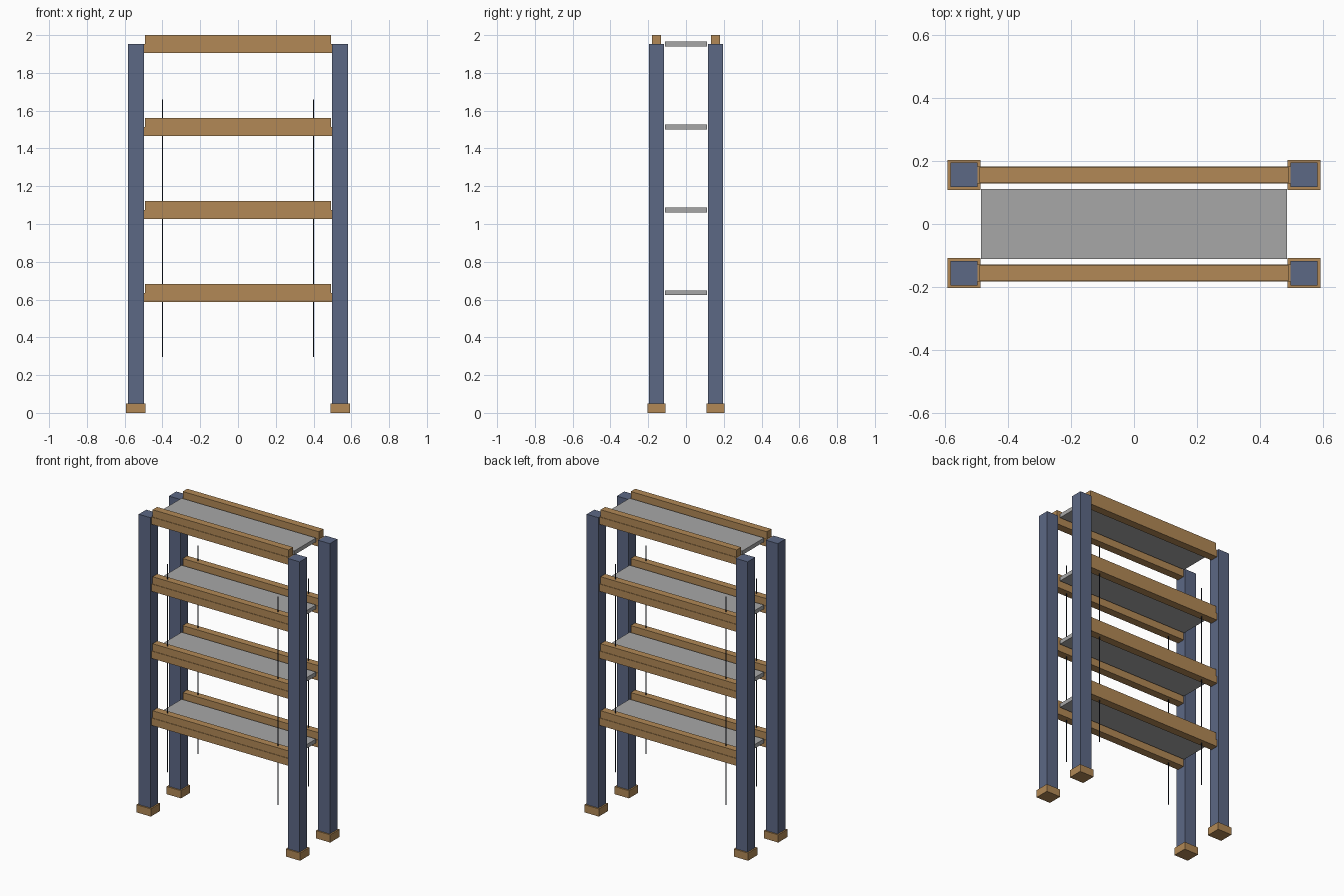
import bpy
import bmesh
from mathutils import Matrix, Vector

default = bpy.data.objects.get("Cube")
if default:
    bpy.data.objects.remove(default, do_unlink=True)


def make_material(name, rgb, roughness=0.7):
    mat = bpy.data.materials.new(name)
    mat.use_nodes = True
    color = (*rgb, 1)
    mat.diffuse_color = color
    bsdf = mat.node_tree.nodes["Principled BSDF"]
    bsdf.inputs["Base Color"].default_value = color
    bsdf.inputs["Roughness"].default_value = roughness
    return mat


wood = make_material("wood", (0.445, 0.25, 0.093))
blue = make_material("painted_blue", (0.107, 0.138, 0.235))
grey = make_material("shelf_grey", (0.39, 0.39, 0.39))
dark = make_material("dark_rod", (0.012, 0.016, 0.03))


def finish(name, bm, mat):
    mesh = bpy.data.meshes.new(name)
    bm.to_mesh(mesh)
    bm.free()
    mesh.materials.append(mat)
    obj = bpy.data.objects.new(name, mesh)
    bpy.context.collection.objects.link(obj)
    return obj


def box(name, low, high, mat):
    low, high = Vector(low), Vector(high)
    bm = bmesh.new()
    place = Matrix.Translation((low + high) / 2) @ Matrix.Diagonal((*(high - low), 1))
    bmesh.ops.create_cube(bm, size=1, matrix=place)
    return finish(name, bm, mat)


def centred_box(name, center, size, mat):
    center, half = Vector(center), Vector(size) / 2
    return box(name, center - half, center + half, mat)


def rod(name, x, y, bottom, top, radius, mat):
    bm = bmesh.new()
    bmesh.ops.create_cone(bm, cap_ends=True, segments=8, radius1=radius, radius2=radius,
                          depth=top - bottom,
                          matrix=Matrix.Translation((x, y, (bottom + top) / 2)))
    return finish(name, bm, mat)


POST_X, POST_Y, RAIL_Y = 0.541, 0.156, 0.156
FOOT_H, POST_TOP = 0.05, 1.952
LEVELS = 4
SPACING = 0.439

for depth, sy in (("front", -1), ("back", 1)):
    for side, sx in (("right", -1), ("left", 1)):
        tag = f"{depth}_{side}"
        # Corner post on its wooden foot
        centred_box(f"foot_{tag}", (sx * POST_X, sy * POST_Y, FOOT_H / 2),
                    (0.104, 0.096, FOOT_H), wood)
        centred_box(f"post_{tag}", (sx * POST_X, sy * POST_Y, (FOOT_H + POST_TOP) / 2),
                    (0.085, 0.078, POST_TOP - FOOT_H), blue)
        # Thin tie rod running through the rails
        rod(f"rod_{tag}", sx * 0.4, sy * RAIL_Y, 0.297, 1.66, 0.003, dark)

for level in range(LEVELS):
    top = 2 - (LEVELS - 1 - level) * SPACING
    # Shelf board between the rails
    box(f"shelf_{level + 1}", (-0.487, -0.112, top - 0.06), (0.487, 0.112, top - 0.034), grey)
    # Each rail is a lower beam with a slimmer, shorter strip on top
    for depth, sy in (("front", -1), ("back", 1)):
        centred_box(f"lower_rail_{depth}_{level + 1}", (0, sy * RAIL_Y, top - 0.072),
                    (1.0, 0.053, 0.048), wood)
        centred_box(f"upper_rail_{depth}_{level + 1}", (0, sy * RAIL_Y, top - 0.024),
                    (0.986, 0.047, 0.048), wood)
